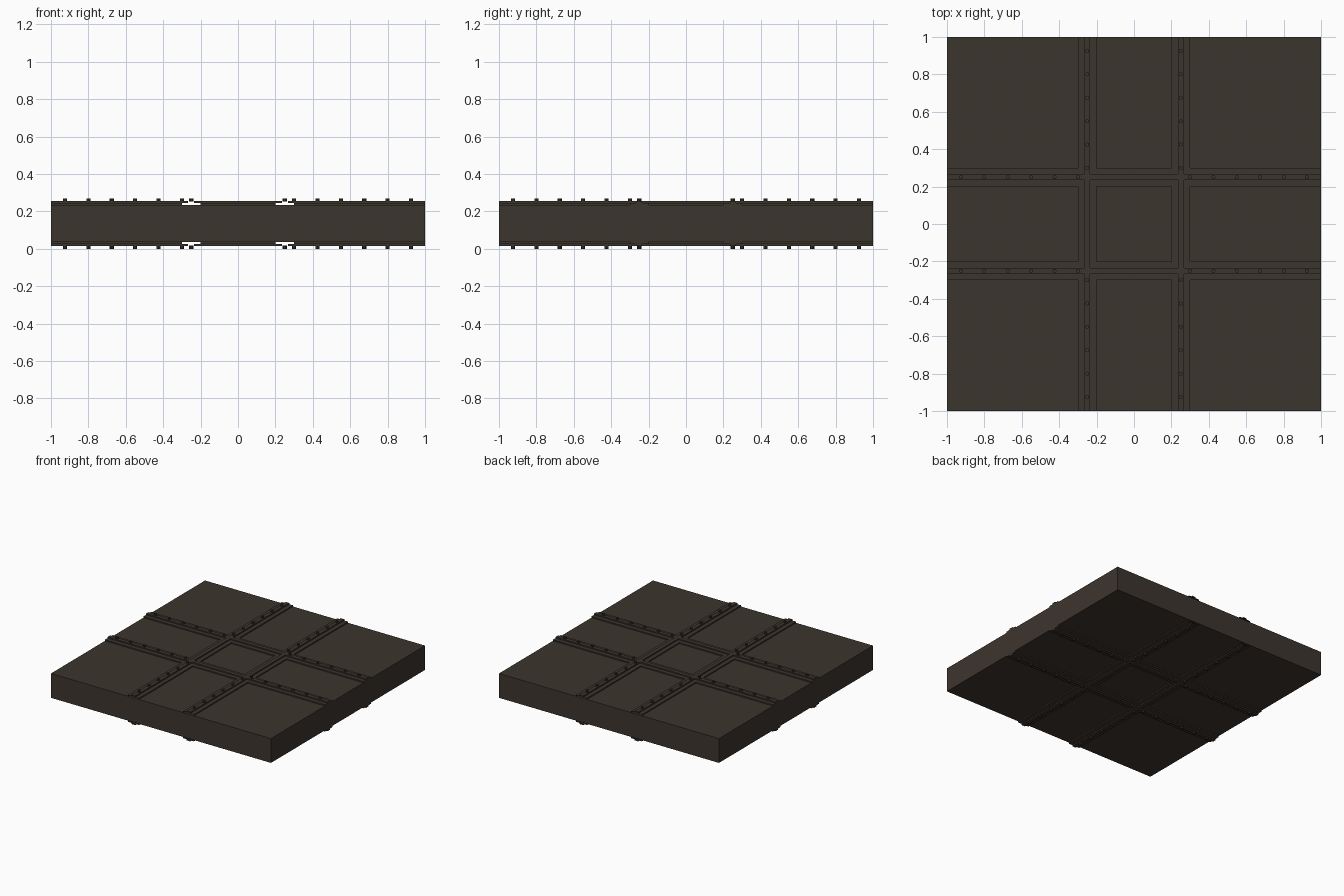
import bpy, bmesh
from mathutils import Matrix, Vector

if "Cube" in bpy.data.objects:
    bpy.data.objects.remove(bpy.data.objects["Cube"])

MID = 0.135            # mid height of the slab; trim is mirrored about it
STRIP = 0.25           # distance of the trim strips from the centre

metal = bpy.data.materials.new("dark brown metal")
metal.diffuse_color = (0.046, 0.035, 0.027, 1)
metal.use_nodes = True
metal.node_tree.nodes["Principled BSDF"].inputs["Base Color"].default_value = metal.diffuse_color


def finish(name, bm):
    mesh = bpy.data.meshes.new(name)
    bm.to_mesh(mesh)
    bm.free()
    mesh.materials.append(metal)
    ob = bpy.data.objects.new(name, mesh)
    bpy.context.collection.objects.link(ob)
    return ob


def box(bm, lo, hi, drop=()):
    """Axis-aligned box; faces whose normal is listed in drop are left open."""
    lo, hi = Vector(lo), Vector(hi)
    m = Matrix.Translation((lo + hi) / 2) @ Matrix.Diagonal((*(hi - lo), 1))
    verts = bmesh.ops.create_cube(bm, size=1, matrix=m)["verts"]
    faces = {f for v in verts for f in v.link_faces}
    for f in faces:
        f.normal_update()
    gone = [f for f in faces if any(f.normal.dot(Vector(d)) > 0.9 for d in drop)]
    bmesh.ops.delete(bm, geom=gone, context="FACES_ONLY")


def mirror_below(bm):
    """Copy the top-side trim onto the underside."""
    geom = bm.verts[:] + bm.edges[:] + bm.faces[:]
    dup = bmesh.ops.duplicate(bm, geom=geom)["geom"]
    for v in dup:
        if isinstance(v, bmesh.types.BMVert):
            v.co.z = 2 * MID - v.co.z
    bmesh.ops.reverse_faces(bm, faces=[f for f in dup if isinstance(f, bmesh.types.BMFace)])


def lattice(name, half, z0, z1):
    """Two full-length strips along y, joined by strip segments along x."""
    bm = bmesh.new()
    inner, outer = STRIP - half, STRIP + half
    for s in (-STRIP, STRIP):
        box(bm, (s - half, -1, z0), (s + half, 1, z1),
            drop=((0, 0, -1), (0, 1, 0), (0, -1, 0)))
        for a, b in ((-1, -outer), (-inner, inner), (outer, 1)):
            box(bm, (a, s - half, z0), (b, s + half, z1), drop=((0, 0, -1),))
    mirror_below(bm)
    return finish(name, bm)


# Main slab
bm = bmesh.new()
box(bm, (-1, -1, 0.035), (1, 1, 0.235))
finish("slab", bm)

# Wide flat trim and the narrow ridge on it
lattice("trim_strips", 0.05, 0.235, 0.245)
lattice("trim_ridges", 0.016, 0.245, 0.255)

# Rivets along the outer arms of the ridges
bm = bmesh.new()
for i in range(6):
    d = 0.3 + 0.125 * i
    for sx in (-1, 1):
        for sy in (-1, 1):
            for x, y in ((d, STRIP), (STRIP, d)):
                bmesh.ops.create_cone(
                    bm, cap_ends=True, segments=8, radius1=0.011, radius2=0.011,
                    depth=0.017, matrix=Matrix.Translation((sx * x, sy * y, 0.2615)))
mirror_below(bm)
finish("rivets", bm)
